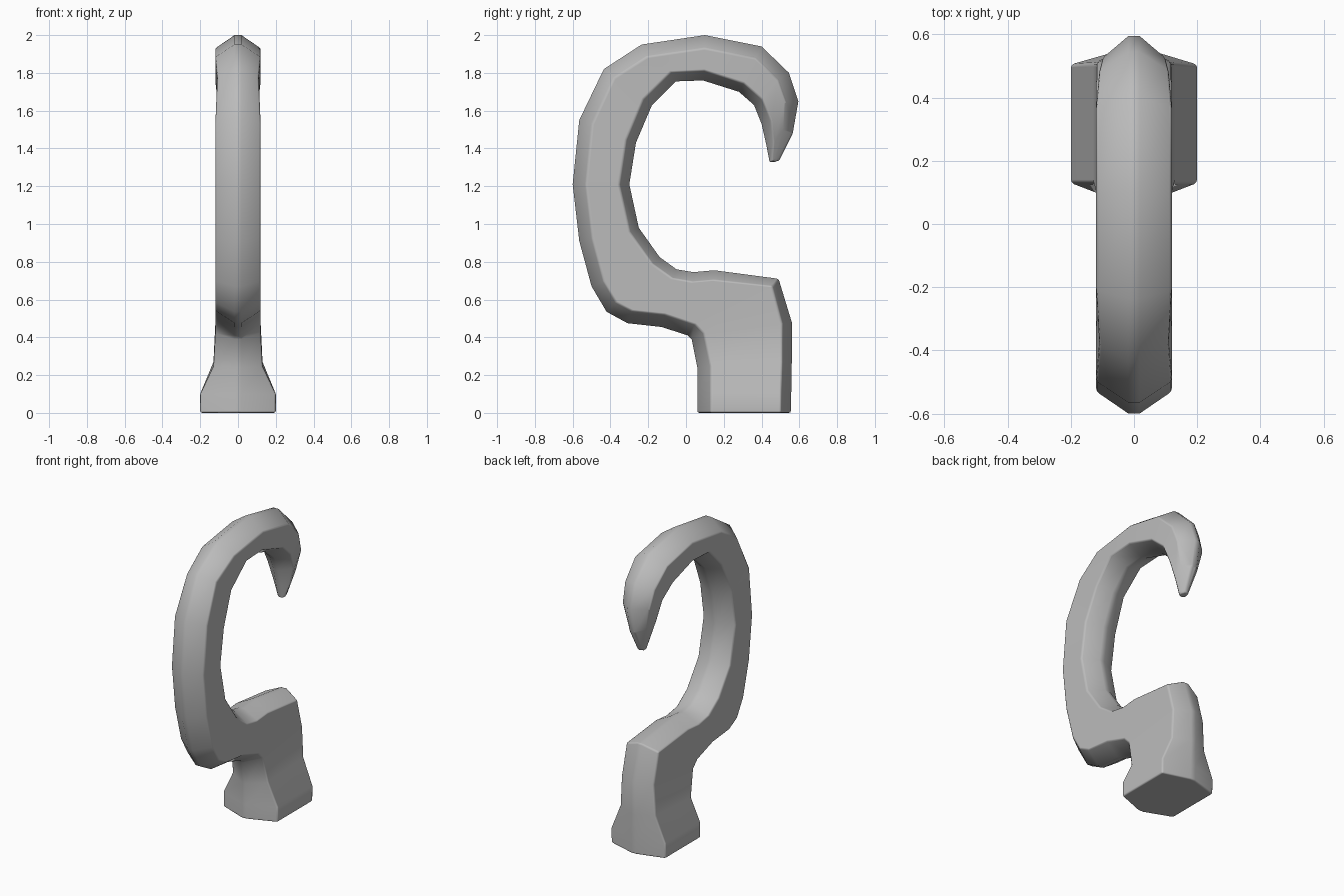
import bpy
import bmesh
import math
from mathutils import Vector

default_cube = bpy.data.objects.get("Cube")
if default_cube:
    bpy.data.objects.remove(default_cube, do_unlink=True)

# One flat grey for the whole casting
grey = bpy.data.materials.new("plain grey")
grey.use_nodes = True
colour = (0.5, 0.5, 0.5, 1)
grey.diffuse_color = colour
grey.node_tree.nodes["Principled BSDF"].inputs["Base Color"].default_value = colour

# Stations from foot to tip: outer ridge (y, z), inner ridge (y, z), half width
stations = [
    (.06, 0, .555, 0, .2),
    (.06, .1, .557, .1, .2),
    (.06, .24, .56, .27, .13),
    (.03, .39, .56, .48, .12),
    (.01, .41, .49, .71, .12),
    (-.13, .455, .15, .755, .12),
    (-.31, .475, .04, .745, .12),
    (-.42, .535, -.05, .76, .12),
    (-.5, .67, -.14, .825, .12),
    (-.565, .91, -.25, .98, .12),
    (-.6, 1.21, -.3, 1.21, .12),
    (-.565, 1.55, -.265, 1.43, .12),
    (-.435, 1.82, -.18, 1.63, .11),
    (-.235, 1.95, -.055, 1.755, .12),
    (.1, 2, .09, 1.76, .12),
    (.4, 1.94, .28, 1.7, .12),
    (.545, 1.8, .36, 1.63, .11),
    (.595, 1.65, .4, 1.53, .1),
    (.565, 1.48, .425, 1.42, .065),
    (.49, 1.33, .443, 1.325, .025),
]


def inset_line(points, depth, side):
    """Offset a ridge line into the body, giving the edge of the flat side."""
    result = []
    last = len(points) - 1
    for i, point in enumerate(points):
        before = (point - points[max(i - 1, 0)]).normalized()
        after = (points[min(i + 1, last)] - point).normalized()
        along = (before + after).normalized()
        normal = Vector((along.y, -along.x)) * side
        result.append(point + normal * depth[i])
    return result


def build_hook():
    outer = [Vector(s[:2]) for s in stations]
    inner = [Vector(s[2:4]) for s in stations]
    widths = [s[4] for s in stations]
    gaps = [(a - b).length for a, b in zip(outer, inner)]
    outer_edge = inset_line(outer, [min(.07, g * .35) for g in gaps], 1)
    inner_edge = inset_line(inner, [min(.052, g * .25) for g in gaps], -1)

    # Loft an eight-sided section with narrow flats along both ridges
    bm = bmesh.new()
    rings = []
    for o, oe, ie, i, w in zip(outer, outer_edge, inner_edge, inner, widths):
        ridge = min(.018, w * .4)
        half = [(ridge, o), (w, oe), (w, ie), (ridge, i)]
        section = half + [(-x, p) for x, p in reversed(half)]
        rings.append([bm.verts.new((x, p.x, p.y)) for x, p in section])
    # Keep the foot flat on the floor
    for vert in rings[0]:
        vert.co.z = 0
    for lower, upper in zip(rings, rings[1:]):
        for k in range(len(lower)):
            n = (k + 1) % len(lower)
            bm.faces.new((lower[k], lower[n], upper[n], upper[k]))
    bm.faces.new(reversed(rings[0]))
    bm.faces.new(rings[-1])
    bmesh.ops.recalc_face_normals(bm, faces=bm.faces)

    mesh = bpy.data.meshes.new("hook")
    bm.to_mesh(mesh)
    bm.free()
    hook = bpy.data.objects.new("hook", mesh)
    bpy.context.collection.objects.link(hook)
    mesh.materials.append(grey)
    return hook


hook = build_hook()
bpy.context.view_layer.objects.active = hook
hook.select_set(True)
bpy.ops.object.shade_smooth_by_angle(angle=math.radians(50))

# Softly rounded edges
bevel = hook.modifiers.new("soft edges", "BEVEL")
bevel.width = .012
bevel.segments = 2
bevel.limit_method = "ANGLE"
bevel.angle_limit = math.radians(45)
bevel.harden_normals = True
